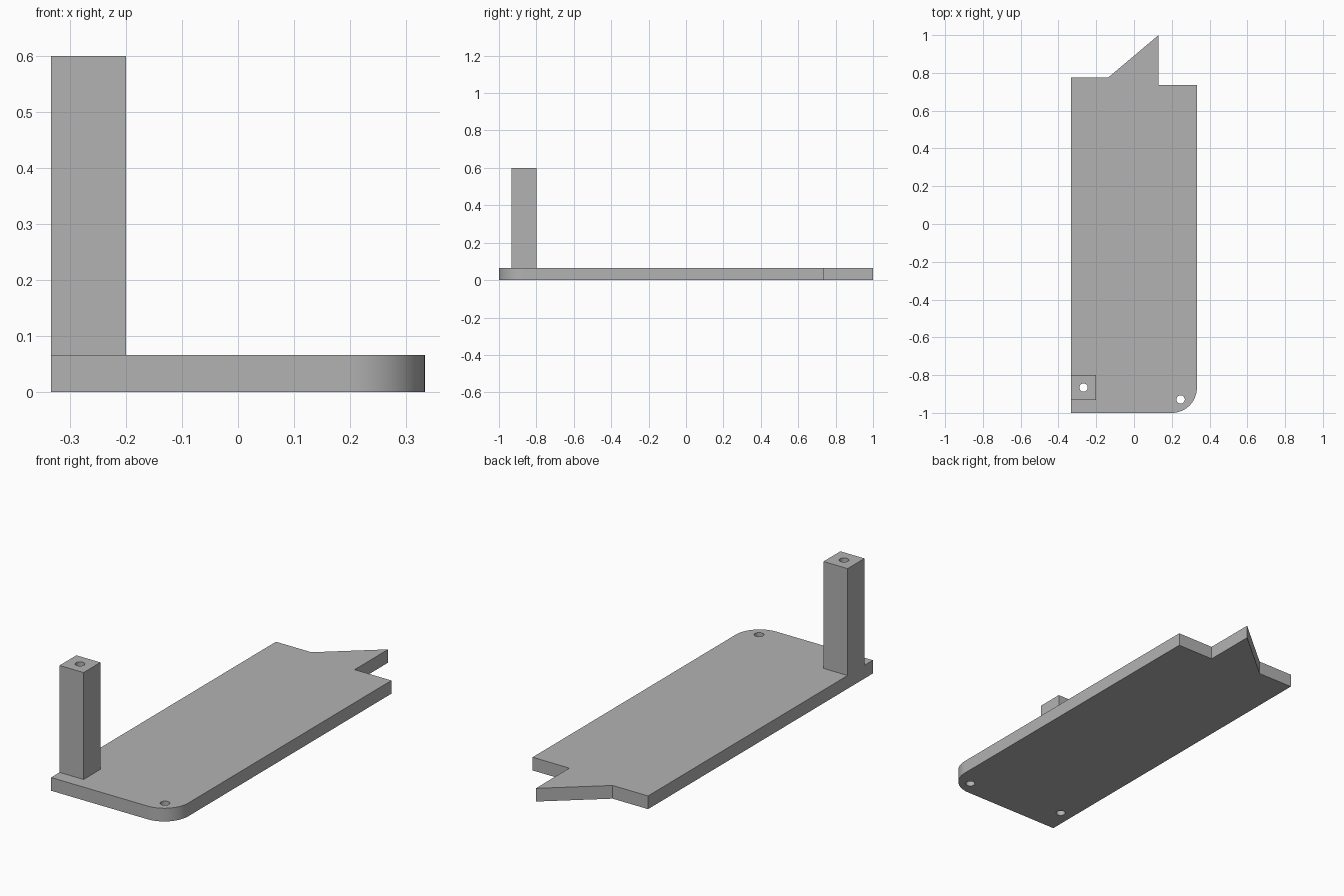
import bpy, bmesh
from math import cos, sin, pi, radians

cube = bpy.data.objects.get("Cube")
if cube:
    bpy.data.objects.remove(cube, do_unlink=True)

grey = bpy.data.materials.new("plain grey")
grey.use_nodes = True
colour = (0.448, 0.448, 0.448, 1)
grey.diffuse_color = colour
grey.node_tree.nodes["Principled BSDF"].inputs["Base Color"].default_value = colour


def arc(cx, cy, r, start, end, steps):
    angles = [radians(start + (end - start) * i / steps) for i in range(steps + 1)]
    return [(cx + r * cos(a), cy + r * sin(a)) for a in angles]


def hole(cx, cy, r=0.022):
    return arc(cx, cy, r, 0, 360, 32)[:-1]


def extruded_part(name, loops, bottom, top):
    """Fill an outline with holes and extrude it between two heights."""
    curve = bpy.data.curves.new(name + " profile", "CURVE")
    curve.dimensions = "2D"
    curve.fill_mode = "BOTH"
    curve.extrude = (top - bottom) / 2
    for points in loops:
        spline = curve.splines.new("POLY")
        spline.points.add(len(points) - 1)
        for p, (x, y) in zip(spline.points, points):
            p.co = (x, y, 0, 1)
        spline.use_cyclic_u = True
    temp = bpy.data.objects.new(name + " profile", curve)
    bpy.context.collection.objects.link(temp)
    bpy.context.view_layer.update()
    graph = bpy.context.evaluated_depsgraph_get()
    mesh = bpy.data.meshes.new_from_object(temp.evaluated_get(graph))
    bpy.data.objects.remove(temp, do_unlink=True)
    bpy.data.curves.remove(curve)

    # Weld the caps to the walls and set the part at its height
    bm = bmesh.new()
    bm.from_mesh(mesh)
    bmesh.ops.remove_doubles(bm, verts=bm.verts, dist=0.0001)
    bmesh.ops.translate(bm, verts=bm.verts, vec=(0, 0, (top + bottom) / 2))
    bmesh.ops.recalc_face_normals(bm, faces=bm.faces)
    bm.to_mesh(mesh)
    bm.free()
    mesh.name = name
    mesh.materials.clear()
    mesh.materials.append(grey)
    obj = bpy.data.objects.new(name, mesh)
    bpy.context.collection.objects.link(obj)
    bpy.ops.object.select_all(action="DESELECT")
    obj.select_set(True)
    bpy.context.view_layer.objects.active = obj
    bpy.ops.object.shade_smooth_by_angle(angle=radians(30))
    return obj


SIDE = 0.333
THICK = 0.066
post_hole = hole(-0.267, -0.866)

# Base plate: one rounded front corner and a pointed tab at the back
outline = [(-SIDE, -1)]
outline += arc(0.2, -0.867, 0.133, -90, 0, 24)
outline += [(SIDE, 0.735), (0.13, 0.735), (0.13, 1), (-0.137, 0.775), (-SIDE, 0.775)]
extruded_part("base_plate", [outline, post_hole, hole(0.247, -0.929)], 0, THICK)

# Upright square post, bored through its whole height
square = [(-SIDE, -0.933), (-0.2, -0.933), (-0.2, -0.8), (-SIDE, -0.8)]
extruded_part("upright_post", [square, post_hole], THICK, 0.6)
